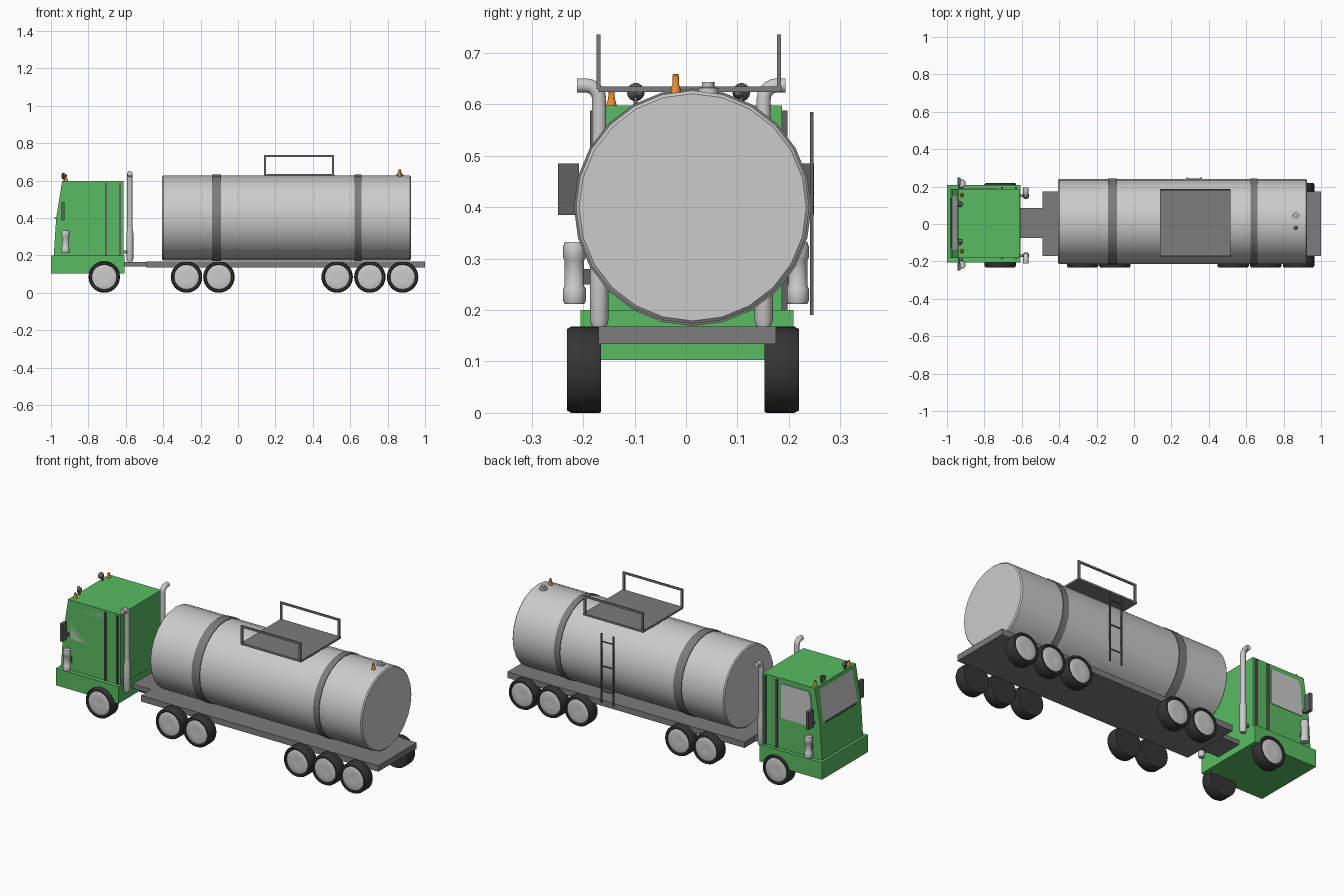
import bpy, bmesh, math
from mathutils import Vector

if "Cube" in bpy.data.objects:
    bpy.data.objects.remove(bpy.data.objects["Cube"])


def mat(name, rgb):
    m = bpy.data.materials.new(name)
    m.diffuse_color = (*rgb, 1)
    m.use_nodes = True
    m.node_tree.nodes["Principled BSDF"].inputs["Base Color"].default_value = m.diffuse_color
    return m


GREEN = mat("green_paint", (0.10, 0.50, 0.12))
DARK = mat("tyre_rubber", (0.035, 0.035, 0.035))
TRIM = mat("dark_trim", (0.12, 0.12, 0.12))
FRAME = mat("frame_grey", (0.2, 0.2, 0.2))
ORANGE = mat("beacon_orange", (0.8, 0.27, 0.03))
MID = 0.005   # lateral centre line of the cab and running gear


def finish(name, bm, m=None, smooth=False):
    bmesh.ops.recalc_face_normals(bm, faces=bm.faces)
    me = bpy.data.meshes.new(name)
    bm.to_mesh(me)
    bm.free()
    ob = bpy.data.objects.new(name, me)
    bpy.context.collection.objects.link(ob)
    if m:
        me.materials.append(m)
    if smooth:
        bpy.ops.object.select_all(action='DESELECT')
        ob.select_set(True)
        bpy.context.view_layer.objects.active = ob
        bpy.ops.object.shade_smooth_by_angle(angle=math.radians(35))
    return ob


def box(name, x, y, z, m=None):
    bm = bmesh.new()
    bmesh.ops.create_cube(bm, size=1)
    for v in bm.verts:
        v.co = [(r[0] + r[1]) / 2 + c * (r[1] - r[0]) for c, r in zip(v.co, (x, y, z))]
    return finish(name, bm, m)


def prism(name, profile, y0, y1, m=None):
    # side profile in x-z, extruded across the truck
    bm = bmesh.new()
    f = bm.faces.new([bm.verts.new((x, y0, z)) for x, z in profile])
    ext = bmesh.ops.extrude_face_region(bm, geom=[f])
    bmesh.ops.translate(bm, vec=(0, y1 - y0, 0),
                        verts=[v for v in ext["geom"] if isinstance(v, bmesh.types.BMVert)])
    return finish(name, bm, m)


def lathe(name, profile, origin, axis, sides, m=None):
    # profile of (radius, distance along axis)
    bm = bmesh.new()
    q = Vector(axis).to_track_quat('Z', 'Y')
    rings = [[bm.verts.new(Vector(origin) + q @ Vector((r * math.cos(a), r * math.sin(a), h)))
              for a in (2 * math.pi * i / sides for i in range(sides))] for r, h in profile]
    for a, b in zip(rings, rings[1:]):
        for i in range(sides):
            j = (i + 1) % sides
            bm.faces.new((a[i], a[j], b[j], b[i]))
    bm.faces.new(rings[0])
    bm.faces.new(rings[-1])
    return finish(name, bm, m, True)


def tube(name, pts, r, m=None, res=3):
    cu = bpy.data.curves.new(name, 'CURVE')
    cu.dimensions = '3D'
    cu.bevel_depth, cu.bevel_resolution, cu.use_fill_caps = r, res, True
    sp = cu.splines.new('POLY')
    sp.points.add(len(pts) - 1)
    for p, c in zip(sp.points, pts):
        p.co = (*c, 1)
    ob = bpy.data.objects.new(name, cu)
    bpy.context.collection.objects.link(ob)
    if m:
        cu.materials.append(m)
    return ob


def beacon(name, x, y, z, h):
    lathe(name, [(0.011, 0), (0.009, h * .3), (0.007, h * .45), (0.006, h)], (x, y, z), (0, 0, 1), 10, ORANGE)


# tank, straps and chassis
TY, TZ = 0.013, 0.4
lathe("tank", [(0.221, 0), (0.227, 0.006), (0.227, 1.324), (0.221, 1.33)], (-0.405, TY, TZ), (1, 0, 0), 24)
for n, x0, x1 in (("front", -0.14, -0.09), ("rear", 0.623, 0.66)):
    lathe(f"tank_strap_{n}", [(0.231, 0), (0.231, x1 - x0)], (x0, TY, TZ), (1, 0, 0), 24, FRAME)
box("chassis", (-0.49, 1.0), (-0.17, 0.175), (0.134, 0.168), FRAME)
box("coupling_beam", (-0.65, -0.45), (-0.075, 0.085), (0.14, 0.165), FRAME)

# wheels
for i, x in enumerate((-0.715, -0.275, -0.102, 0.53, 0.705, 0.88)):
    for s, n in ((-1, "right"), (1, "left")):
        inner = -0.165 if s < 0 else 0.153
        lathe(f"tyre_{n}_{i}", [(0.082, 0), (0.084, 0.004), (0.084, 0.058), (0.079, 0.067),
                                (0.069, 0.067), (0.066, 0.058)],
              (x, inner, 0.084), (0, s, 0), 28, DARK)
        lathe(f"rim_{n}_{i}", [(0.066, 0), (0.066, 0.007), (0.056, 0.011), (0.02, 0.007)],
              (x, inner + s * 0.054, 0.084), (0, s, 0), 28)

# cab body and lower skirt
box("cab_skirt", (-1.0, -0.608), (-0.205, 0.209), (0.103, 0.2), GREEN)
prism("cab", [(-0.985, 0.2), (-0.612, 0.2), (-0.612, 0.598), (-0.94, 0.598), (-0.972, 0.4)],
      -0.181, 0.187, GREEN)

# windscreen lies on the sloped front face
bm = bmesh.new()
bm.faces.new([bm.verts.new(c) for c in ((-0.9735, -0.15, 0.405), (-0.9735, 0.16, 0.405),
                                        (-0.9455, 0.15, 0.58), (-0.9455, -0.14, 0.58))])
finish("windscreen", bm)
tube("windscreen_wiper", [(-0.977, -0.13, 0.4), (-0.977, 0.14, 0.4)], 0.004, TRIM)

for s, n in ((-1, "right"), (1, "left")):
    side = MID + s * 0.183

    def span(a, b):
        return sorted((side + s * a, side + s * b))

    # windows and door trim
    prism(f"side_window_{n}", [(-0.93, 0.375), (-0.73, 0.375), (-0.73, 0.57), (-0.903, 0.57), (-0.915, 0.54)],
          *span(-0.01, 0.003))
    for k, x in enumerate((-0.705, -0.63)):
        box(f"door_trim_{n}_{k}", (x - 0.005, x + 0.005), span(-0.01, 0.009), (0.2, 0.588), TRIM)
    # mirror
    my = s * 0.23
    box(f"mirror_{n}", (-0.945, -0.927), sorted((s * 0.208, s * 0.249)), (0.385, 0.485), TRIM)
    box(f"mirror_arm_{n}", (-0.94, -0.93), sorted((s * 0.175, s * 0.215)), (0.395, 0.41), TRIM)
    # ribbed side canister
    lathe(f"canister_{n}", [(0.019, 0), (0.022, 0.006), (0.022, 0.03), (0.019, 0.035), (0.019, 0.085),
                            (0.022, 0.09), (0.022, 0.112), (0.019, 0.12)],
          (-0.922, s * 0.217, 0.212), (0, 0, 1), 16)
    box(f"canister_bracket_{n}", (-0.93, -0.915), sorted((s * 0.175, s * 0.21)), (0.25, 0.28), TRIM)
    # exhaust stack with outward elbow
    ey = -0.009 + s * 0.16
    path = [(-0.578, ey, 0.3), (-0.578, ey, 0.61)]
    for k in range(1, 6):
        a = k * math.pi / 10
        path.append((-0.578, ey + s * 0.025 * (1 - math.cos(a)), 0.61 + 0.027 * math.sin(a)))
    path.append((-0.578, ey + s * 0.043, 0.637))
    tube(f"exhaust_{n}", path, 0.0145)
    lathe(f"silencer_{n}", [(0.014, 0), (0.018, 0.012), (0.018, 0.15), (0.0145, 0.18)],
          (-0.578, ey, 0.168), (0, 0, 1), 16)
    box(f"exhaust_bracket_{n}", (-0.615, -0.575), (ey - 0.007, ey + 0.007), (0.21, 0.225), FRAME)
    # roof beacon and horn
    beacon(f"cab_beacon_{n}", -0.92, MID + s * 0.15, 0.597, 0.028)
    hy = MID + s * 0.103
    lathe(f"horn_{n}", [(0.018, 0), (0.016, 0.008), (0.007, 0.022)],
          (-0.938, hy, 0.624), (1, -s * 0.35, 0), 14, TRIM)
    box(f"horn_foot_{n}", (-0.932, -0.922), (hy - 0.004, hy + 0.004), (0.596, 0.62), TRIM)

# top walkway and handrails
box("walkway", (0.138, 0.515), (-0.17, 0.187), (0.624, 0.635), FRAME)
for y, n in ((-0.17, "right"), (0.181, "left")):
    for x in (0.145, 0.508):
        box(f"rail_post_{n}", (x - 0.006, x + 0.006), (y - 0.004, y + 0.004), (0.63, 0.735), FRAME)
    box(f"handrail_{n}", (0.139, 0.514), (y - 0.004, y + 0.004), (0.725, 0.736), FRAME)

# side ladder
for x in (0.285, 0.36):
    box("ladder_rail", (x - 0.004, x + 0.004), (0.241, 0.248), (0.19, 0.585), TRIM)
for z in (0.26, 0.4, 0.54):
    box("ladder_rung", (0.285, 0.36), (0.242, 0.246), (z - 0.003, z + 0.003), TRIM)

# tank top fittings
beacon("tank_beacon", 0.865, -0.02, 0.622, 0.037)
lathe("valve_base", [(0.02, 0), (0.02, 0.012), (0.012, 0.014), (0.012, 0.024)],
      (0.865, 0.043, 0.62), (0, 0, 1), 16)
